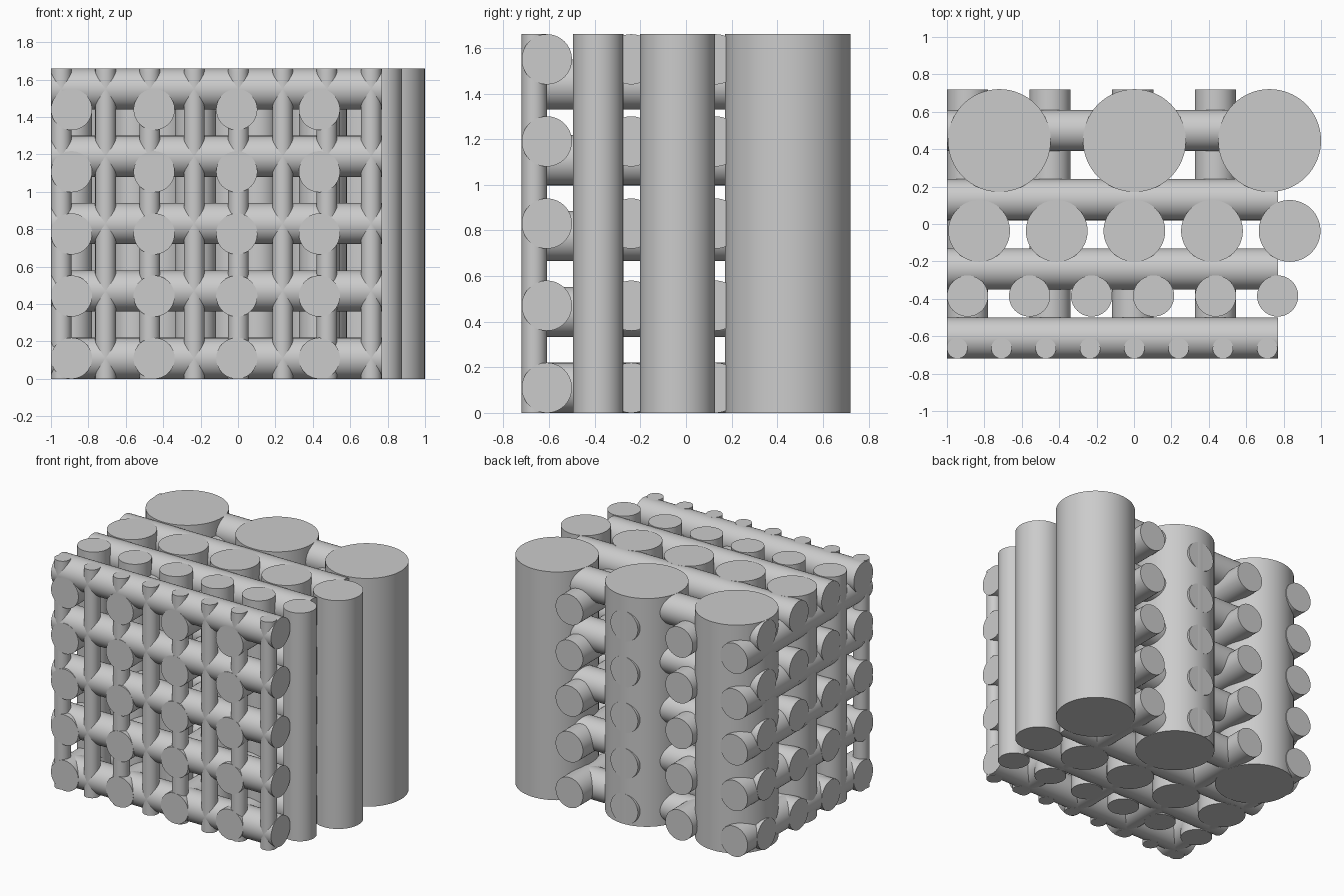
import bpy
import math

cube = bpy.data.objects.get("Cube")
if cube:
    bpy.data.objects.remove(cube, do_unlink=True)

GREY = (0.6, 0.6, 0.6, 1.0)
grey = bpy.data.materials.new("plain grey")
grey.use_nodes = True
grey.diffuse_color = GREY
grey.node_tree.nodes["Principled BSDF"].inputs["Base Color"].default_value = GREY

# Overall extents shared by all the bars
HEIGHT, DEPTH = 1.66, 1.44
LEFT, RIGHT = -1.0, 0.77
BAR = 0.11
TURN = {"x": (0, math.pi / 2, 0), "y": (math.pi / 2, 0, 0), "z": (0, 0, 0)}


def rod(name, axis, centre, radius, length):
    bpy.ops.mesh.primitive_cylinder_add(vertices=64, radius=radius, depth=length,
                                        location=centre, rotation=TURN[axis])
    obj = bpy.context.object
    obj.name = name
    obj.data.materials.append(grey)
    bpy.ops.object.shade_smooth_by_angle(angle=math.radians(35))


def spread(first, last, count):
    return [first + (last - first) * i / (count - 1) for i in range(count)]


# Upright posts: four rows, thicker towards the back
post_rows = [
    ("thin_post", -0.665, 0.055, -0.945, 0.712, 8),
    ("small_post", -0.385, 0.11, -0.89, 0.768, 6),
    ("medium_post", -0.037, 0.165, -0.828, 0.832, 5),
    ("large_post", 0.446, 0.275, -0.72, 0.725, 3),
]
for name, y, radius, first, last, count in post_rows:
    for x in spread(first, last, count):
        rod(name, "z", (x, y, HEIGHT / 2), radius, HEIGHT)

# Crosswise bars running left to right
for y in spread(-0.61, 0.5, 4):
    for z in spread(BAR, HEIGHT - BAR, 5):
        rod("cross_bar", "x", ((LEFT + RIGHT) / 2, y, z), BAR, RIGHT - LEFT)

# Lengthwise bars running front to back
for x in spread(-0.89, 0.435, 4):
    for z in spread(BAR, 1.44, 5):
        rod("depth_bar", "y", (x, 0, z), BAR, DEPTH)
